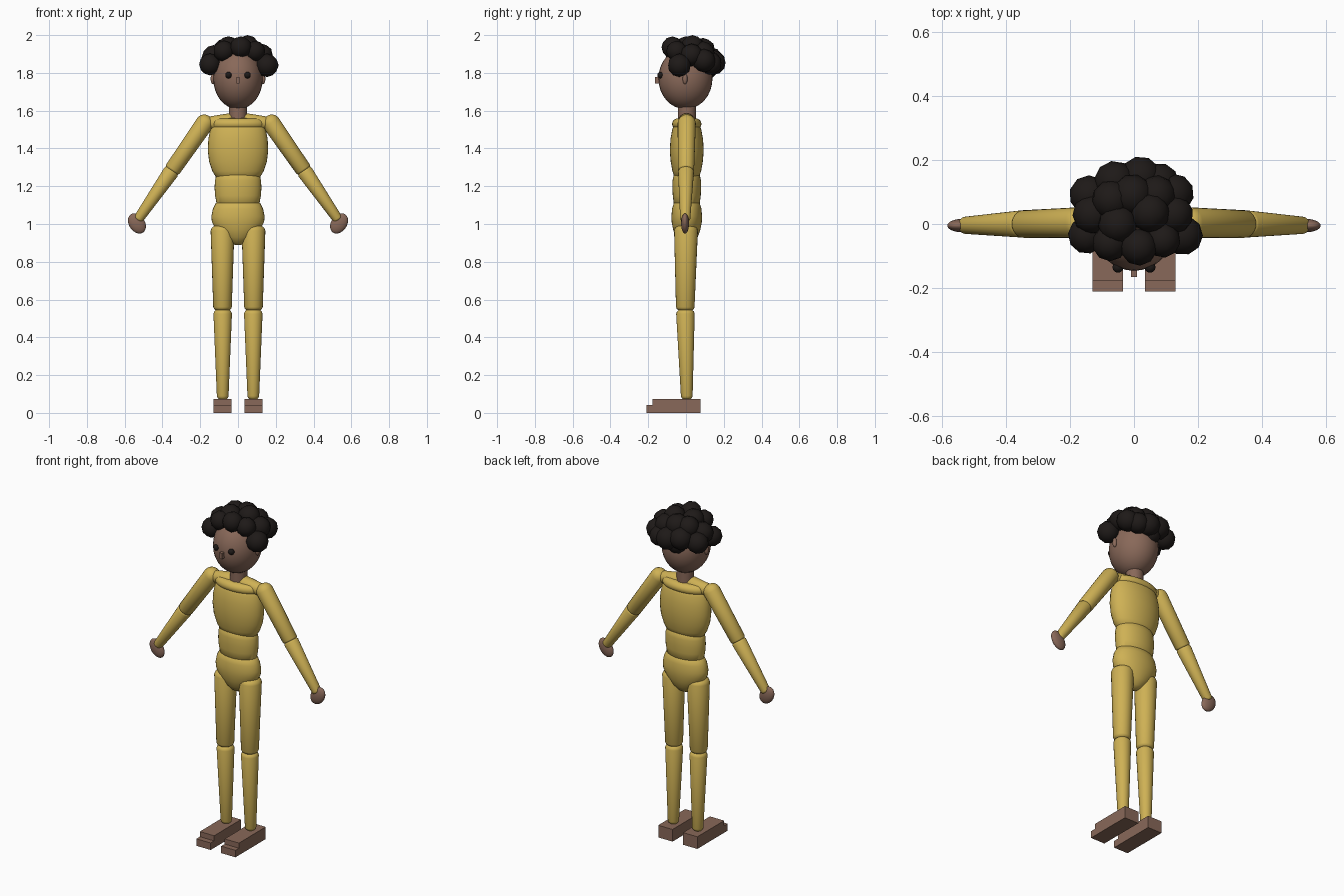
import bpy, bmesh, math
from mathutils import Vector, Matrix

if "Cube" in bpy.data.objects:
    bpy.data.objects.remove(bpy.data.objects["Cube"])


def material(name, color):
    m = bpy.data.materials.new(name)
    m.diffuse_color = (*color, 1)
    m.use_nodes = True
    m.node_tree.nodes["Principled BSDF"].inputs["Base Color"].default_value = m.diffuse_color
    return m


CLOTH = material("yellow_cloth", (0.62, 0.44, 0.09))
SKIN = material("skin", (0.25, 0.14, 0.10))
DARK = material("dark", (0.013, 0.010, 0.009))


def finish(name, bm, mat, smooth=True):
    bmesh.ops.recalc_face_normals(bm, faces=bm.faces[:])
    me = bpy.data.meshes.new(name)
    bm.to_mesh(me)
    bm.free()
    ob = bpy.data.objects.new(name, me)
    bpy.context.collection.objects.link(ob)
    me.materials.append(mat)
    if smooth:
        bpy.ops.object.select_all(action='DESELECT')
        ob.select_set(True)
        bpy.context.view_layer.objects.active = ob
        bpy.ops.object.shade_smooth_by_angle(angle=math.radians(40))
    return ob


def loft(name, profile, mat, matrix=Matrix(), n=32):
    """Closed stack of ellipses, profile = (height, x radius, y radius)."""
    bm = bmesh.new()
    rings = []
    for z, rx, ry in profile:
        rings.append([bm.verts.new(matrix @ Vector((rx * math.cos(a), ry * math.sin(a), z)))
                      for a in (2 * math.pi * i / n for i in range(n))])
    for a, b in zip(rings, rings[1:]):
        for i in range(n):
            bm.faces.new((a[i], a[(i + 1) % n], b[(i + 1) % n], b[i]))
    bm.faces.new(rings[0])
    bm.faces.new(rings[-1])
    return finish(name, bm, mat)


def limb(name, p0, p1, r0, r1, mat, c0=0.7, c1=0.7):
    """Tapered rod with rounded ends; c0, c1 = cap depth relative to radius."""
    p0, p1 = Vector(p0), Vector(p1)
    d = p1 - p0
    steps = [math.radians(a) for a in (4, 25, 45, 65, 90)]
    prof = [(-c0 * r0 * math.cos(a), r0 * math.sin(a)) for a in steps]
    prof += [(d.length + c1 * r1 * math.cos(a), r1 * math.sin(a)) for a in reversed(steps)]
    m = Matrix.Translation(p0) @ d.to_track_quat('Z', 'Y').to_matrix().to_4x4()
    return loft(name, [(z, r, r) for z, r in prof], mat, m, 24)


def ball(name, c, r, mat, tilt=0.0):
    bm = bmesh.new()
    m = Matrix.Translation(c) @ Matrix.Rotation(tilt, 4, 'Y') @ Matrix.Diagonal((*r, 1))
    bmesh.ops.create_uvsphere(bm, u_segments=32, v_segments=16, radius=1, matrix=m)
    return finish(name, bm, mat)


def box(name, lo, hi, mat):
    lo, hi = Vector(lo), Vector(hi)
    bm = bmesh.new()
    bmesh.ops.create_cube(bm, size=1, matrix=Matrix.Translation((lo + hi) / 2)
                          @ Matrix.Diagonal((*(hi - lo), 1)))
    return finish(name, bm, mat, False)


# Torso
OFF = Matrix.Translation((0, 0.004, 0))
loft("chest", [(1.235, 0.09, 0.05), (1.25, 0.118, 0.066), (1.28, 0.136, 0.076),
               (1.33, 0.153, 0.085), (1.39, 0.16, 0.09), (1.45, 0.157, 0.086),
               (1.50, 0.147, 0.077), (1.53, 0.135, 0.065), (1.545, 0.11, 0.05)], CLOTH, OFF)
loft("waist", [(1.10, 0.10, 0.06), (1.11, 0.114, 0.069), (1.15, 0.121, 0.074),
               (1.19, 0.124, 0.076), (1.23, 0.122, 0.075), (1.26, 0.115, 0.069),
               (1.272, 0.10, 0.055)], CLOTH, OFF)
loft("pelvis", [(0.888, 0.015, 0.012), (0.90, 0.04, 0.035), (0.93, 0.08, 0.058),
                (0.97, 0.117, 0.072), (1.01, 0.138, 0.08), (1.04, 0.141, 0.081),
                (1.08, 0.133, 0.078), (1.11, 0.118, 0.069), (1.12, 0.10, 0.055)], CLOTH, OFF)
loft("collar", [(1.53 - 0.03 * math.cos(a), 0.112 + 0.034 * math.sin(a), 0.044 + 0.034 * math.sin(a))
                for a in (math.pi * i / 8 for i in range(9))], CLOTH, OFF)

# Neck, head and face
loft("neck", [(1.54, 0.048, 0.048), (1.66, 0.048, 0.048)], SKIN,
     Matrix.Translation((0, 0.005, 0)), 24)
ball("head", (0, -0.003, 1.77), (0.131, 0.143, 0.162), SKIN)
box("nose", (-0.009, -0.165, 1.743), (0.009, -0.135, 1.778), SKIN)

# Parts found on both sides
for s, side in ((-1, "right"), (1, "left")):
    ball(side + "_eye", (s * 0.05, -0.135, 1.788), (0.017, 0.017, 0.017), DARK)
    ball(side + "_ear", (s * 0.133, -0.005, 1.768), (0.012, 0.013, 0.028), SKIN)
    limb(side + "_neck_slope", (s * 0.045, 0.003, 1.542), (s * 0.145, 0.003, 1.535),
         0.044, 0.035, CLOTH)
    limb(side + "_upper_arm", (s * 0.175, 0.004, 1.535), (s * 0.345, 0, 1.29),
         0.048, 0.043, CLOTH, 0.9, 0.4)
    limb(side + "_forearm", (s * 0.355, 0, 1.275), (s * 0.525, -0.004, 1.03),
         0.042, 0.027, CLOTH, 0.5, 0.6)
    ball(side + "_hand", (s * 0.535, -0.005, 1.003), (0.042, 0.021, 0.058), SKIN, -s * 2.55)
    limb(side + "_thigh", (s * 0.082, 0, 0.965), (s * 0.082, -0.004, 0.56),
         0.063, 0.049, CLOTH, 0.55, 0.5)
    limb(side + "_shin", (s * 0.081, -0.003, 0.525), (s * 0.081, 0.004, 0.09),
         0.049, 0.031, CLOTH, 0.6, 0.7)
    x0, x1 = sorted((s * 0.035, s * 0.13))
    box(side + "_foot", (x0, -0.177, 0), (x1, 0.078, 0.073), SKIN)
    box(side + "_toe", (x0, -0.21, 0), (x1, -0.177, 0.042), SKIN)

# Hair curls: x, y, z, radius
CURLS = [
    (-0.075, -0.06, 1.915, 0.056), (0.015, -0.072, 1.935, 0.058), (0.09, -0.05, 1.915, 0.055),
    (-0.148, -0.035, 1.845, 0.058), (0.153, -0.035, 1.84, 0.062), (-0.13, 0.03, 1.885, 0.062),
    (-0.05, 0.0, 1.932, 0.062), (0.05, 0.035, 1.938, 0.062), (0.125, 0.03, 1.895, 0.06),
    (-0.14, 0.09, 1.85, 0.062), (0.125, 0.095, 1.865, 0.062), (-0.06, 0.132, 1.87, 0.065),
    (0.02, 0.145, 1.855, 0.066), (0.08, 0.13, 1.85, 0.06), (-0.005, 0.09, 1.92, 0.065),
    (-0.07, 0.075, 1.92, 0.062), (0.07, 0.09, 1.905, 0.062), (-0.02, 0.11, 1.825, 0.06),
]
bm = bmesh.new()
for i, (x, y, z, r) in enumerate(CURLS):
    bmesh.ops.create_icosphere(bm, subdivisions=2, radius=r,
                               matrix=Matrix.Translation((x, y, z)) @ Matrix.Rotation(i * 0.7, 4, 'Z'))
finish("hair", bm, DARK)
